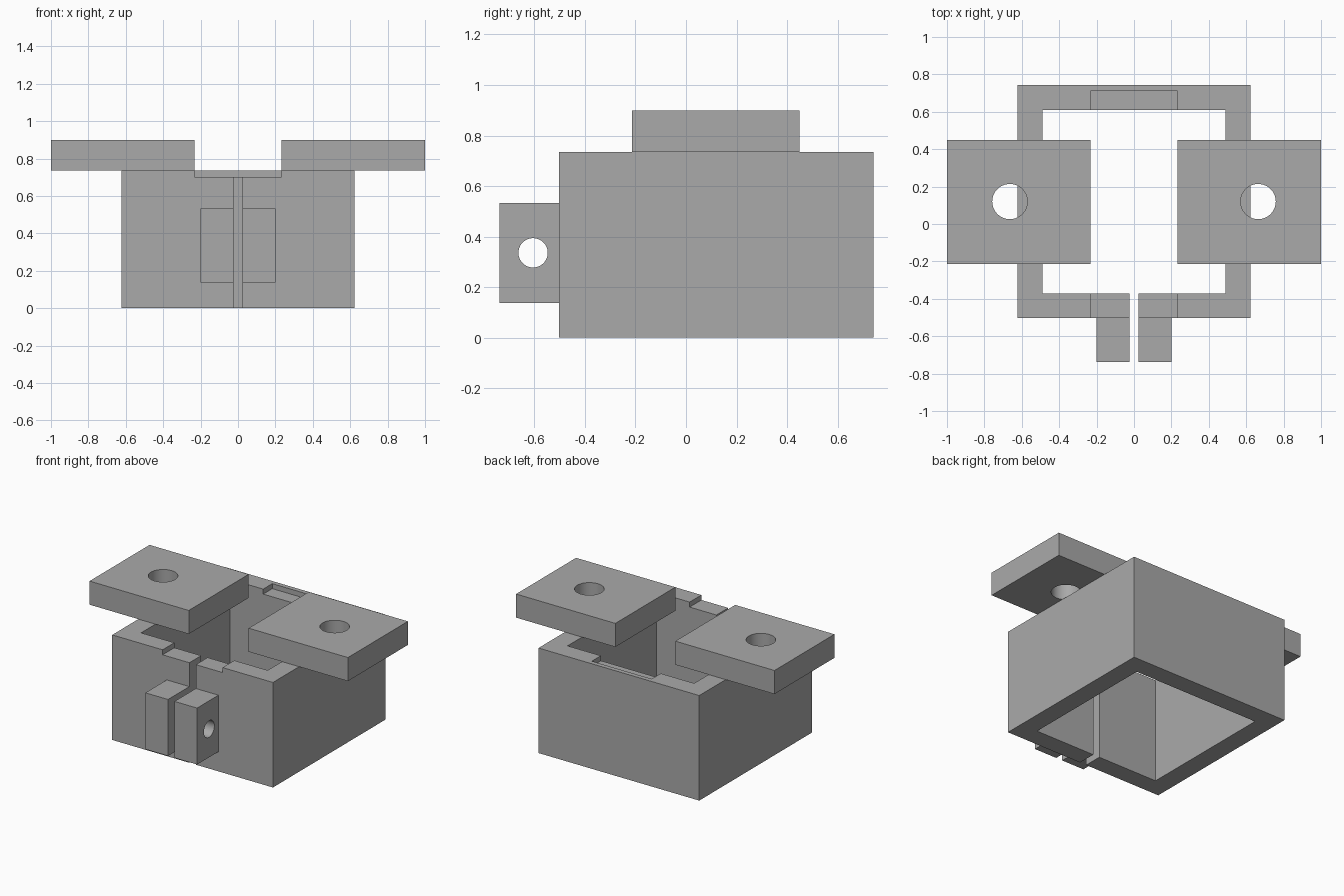
import bpy
import math

default = bpy.data.objects.get("Cube")
if default:
    bpy.data.objects.remove(default, do_unlink=True)

grey = bpy.data.materials.new("plain grey")
grey.use_nodes = True
colour = (0.4, 0.4, 0.4, 1)
grey.diffuse_color = colour
grey.node_tree.nodes["Principled BSDF"].inputs["Base Color"].default_value = colour


def box(name, xs, ys, zs):
    """Axis-aligned block given by its extents."""
    spans = (xs, ys, zs)
    bpy.ops.mesh.primitive_cube_add(size=1, location=[(a + b) / 2 for a, b in spans])
    ob = bpy.context.object
    ob.name = name
    ob.scale = [b - a for a, b in spans]
    bpy.ops.object.transform_apply(location=False, rotation=False, scale=True)
    ob.data.materials.append(grey)
    return ob


def rod(radius, centre, rotation=(0, 0, 0)):
    """Round cutter."""
    bpy.ops.mesh.primitive_cylinder_add(vertices=64, radius=radius, depth=0.6,
                                        location=centre, rotation=rotation)
    ob = bpy.context.object
    ob.name = "hole_cutter"
    ob.data.materials.append(grey)
    return ob


def cut(target, cutter):
    """Subtract the cutter from the target, then discard it."""
    mod = target.modifiers.new("cut", 'BOOLEAN')
    mod.operation = 'DIFFERENCE'
    mod.solver = 'EXACT'
    mod.object = cutter
    bpy.ops.object.select_all(action='DESELECT')
    target.select_set(True)
    bpy.context.view_layer.objects.active = target
    bpy.ops.object.modifier_apply(modifier=mod.name)
    bpy.data.objects.remove(cutter, do_unlink=True)


TOP = 0.735       # top of the housing
SLOT = 0.025      # half width of the clamp slot
NOTCH = 0.232     # half width of the top recesses

# Housing: open square tube, split at the front, recessed along its top rim
housing = box("housing", (-0.622, 0.622), (-0.502, 0.742), (0, TOP))
cut(housing, box("bore", (-0.49, 0.49), (-0.372, 0.61), (-0.2, 1)))
cut(housing, box("slot", (-SLOT, SLOT), (-0.7, -0.2), (-0.2, 1)))
cut(housing, box("front_recess", (-NOTCH, NOTCH), (-0.7, -0.2), (0.7, 1)))
cut(housing, box("back_recess", (-NOTCH, NOTCH), (0.4, 0.71), (0.7, 1)))

for side, s in (("left", 1), ("right", -1)):
    # Mounting plate with a vertical bolt hole
    plate = box(side + "_mounting_plate", sorted((s * NOTCH, s)),
                (-0.213, 0.45), (TOP, 0.9))
    cut(plate, rod(0.094, (s * 0.664, 0.12, 0.82)))

    # Clamp lug with a sideways bolt hole
    lug = box(side + "_clamp_lug", sorted((s * SLOT, s * 0.2)),
              (-0.738, -0.502), (0.138, 0.533))
    cut(lug, rod(0.058, (s * 0.11, -0.605, 0.336), (0, math.pi / 2, 0)))

    # Smooth hole walls, sharp edges
    for part in (plate, lug):
        bpy.ops.object.select_all(action='DESELECT')
        part.select_set(True)
        bpy.context.view_layer.objects.active = part
        bpy.ops.object.shade_smooth_by_angle(angle=math.radians(30))
